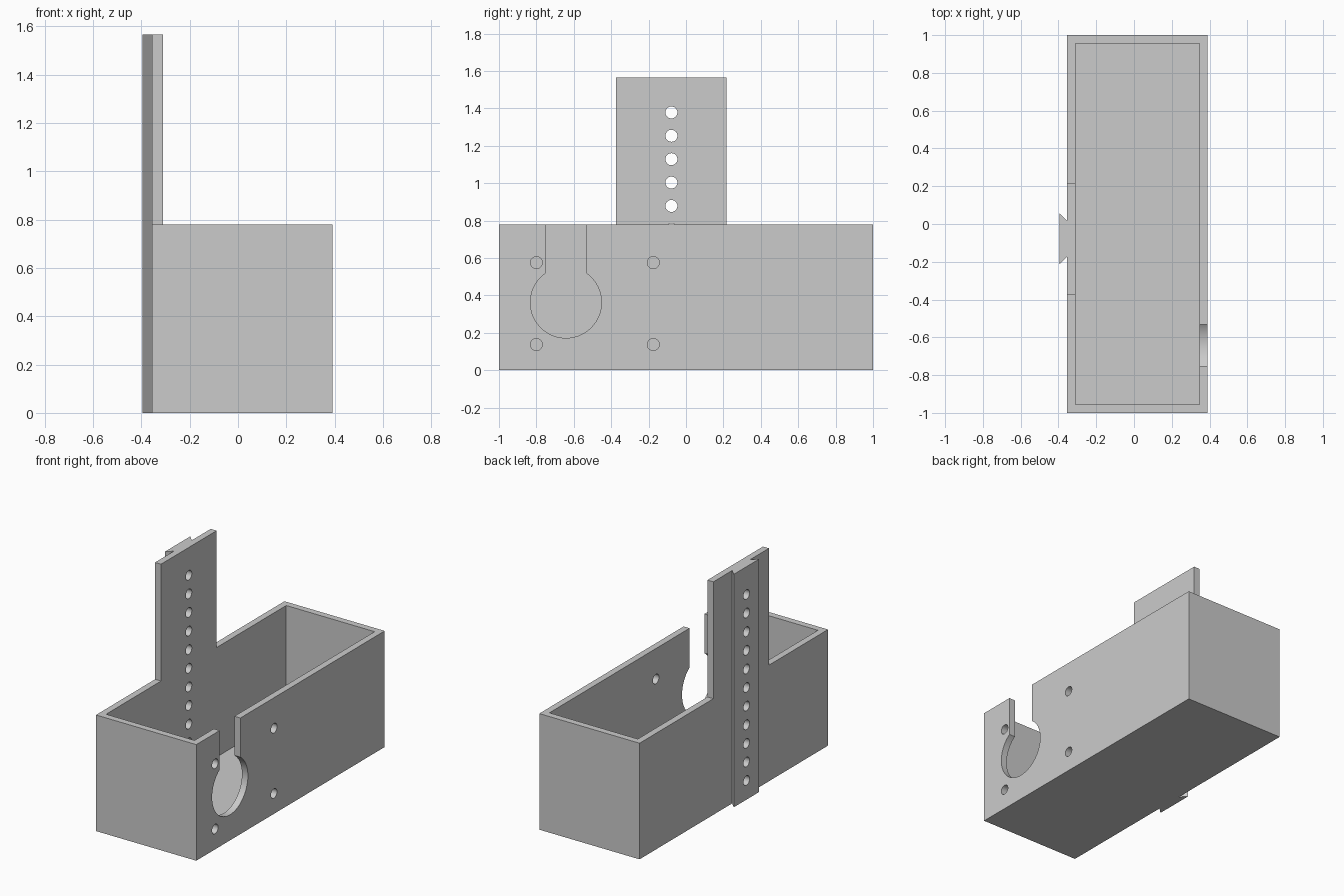
import bpy, bmesh, math

if "Cube" in bpy.data.objects:
    bpy.data.objects.remove(bpy.data.objects["Cube"])

grey = bpy.data.materials.new("light grey")
grey.diffuse_color = (0.6, 0.6, 0.6, 1)
grey.use_nodes = True
grey.node_tree.nodes["Principled BSDF"].inputs["Base Color"].default_value = grey.diffuse_color

H = 0.78                      # box height
TOP = 1.565                   # plate and rail height
LEFT, RIGHT = -0.355, 0.39    # outer faces of the box
WALL = 0.044
RAIL_Y = -0.078               # centre line of rail and its holes


def prism(name, pts, axis, a, b):
    """Extrude a profile: (y, z) points along x, or (x, y) points along z."""
    bm = bmesh.new()
    place = (lambda p, t: (t, p[0], p[1])) if axis == "x" else (lambda p, t: (p[0], p[1], t))
    lo = [bm.verts.new(place(p, a)) for p in pts]
    hi = [bm.verts.new(place(p, b)) for p in pts]
    bm.faces.new(lo)
    bm.faces.new(hi)
    for i in range(len(pts)):
        j = (i + 1) % len(pts)
        bm.faces.new((lo[i], lo[j], hi[j], hi[i]))
    bmesh.ops.recalc_face_normals(bm, faces=bm.faces[:])
    me = bpy.data.meshes.new(name)
    bm.to_mesh(me)
    bm.free()
    me.materials.append(grey)
    ob = bpy.data.objects.new(name, me)
    bpy.context.collection.objects.link(ob)
    return ob


def rect(x0, y0, x1, y1):
    return [(x0, y0), (x1, y0), (x1, y1), (x0, y1)]


def arc(cx, cy, r, a0, a1, n):
    return [(cx + r * math.cos(a0 + (a1 - a0) * i / n),
             cy + r * math.sin(a0 + (a1 - a0) * i / n)) for i in range(n + 1)]


def combine(target, tool, operation):
    mod = target.modifiers.new(operation, "BOOLEAN")
    mod.operation, mod.solver, mod.object = operation, "EXACT", tool
    bpy.context.view_layer.objects.active = target
    bpy.ops.object.modifier_apply(modifier=mod.name)
    bpy.data.objects.remove(tool, do_unlink=True)


# Open box
box = prism("mounting_box", rect(LEFT, -1, RIGHT, 1), "z", 0, H)
combine(box, prism("cavity", rect(LEFT + WALL, -1 + WALL, RIGHT - WALL, 1 - WALL),
                   "z", WALL, H + 0.2), "DIFFERENCE")

# Tall plate growing out of the left wall
combine(box, prism("tall_plate", rect(-0.373, 0.4, 0.217, TOP), "x", LEFT, LEFT + WALL), "UNION")

# Dovetail rail down the outside, sunk a little into the wall
rail = [(LEFT + 0.02, RAIL_Y - 0.095), (LEFT, RAIL_Y - 0.095), (-0.395, RAIL_Y - 0.135),
        (-0.395, RAIL_Y + 0.135), (LEFT, RAIL_Y + 0.095), (LEFT + 0.02, RAIL_Y + 0.095)]
combine(box, prism("dovetail_rail", rail, "z", 0, TOP), "UNION")

# Row of holes through plate and rail
for i in range(11):
    hole = arc(RAIL_Y, 0.128 + 0.125 * i, 0.032, 0, 2 * math.pi, 32)[:-1]
    combine(box, prism("rail_hole", hole, "x", -0.5, -0.2), "DIFFERENCE")

# Keyhole opening in the right wall
half = math.asin(0.11 / 0.19)
keyhole = arc(-0.642, 0.362, 0.19, math.pi / 2 + half, 2.5 * math.pi - half, 56)
keyhole += [(-0.532, H + 0.1), (-0.752, H + 0.1)]
combine(box, prism("keyhole", keyhole, "x", 0.25, 0.5), "DIFFERENCE")

# Four screw holes in the right wall
for y in (-0.8, -0.175):
    for z in (0.137, 0.575):
        hole = arc(y, z, 0.032, 0, 2 * math.pi, 32)[:-1]
        combine(box, prism("screw_hole", hole, "x", 0.25, 0.5), "DIFFERENCE")

# Smooth hole walls, sharp edges elsewhere
bpy.ops.object.select_all(action="DESELECT")
box.select_set(True)
bpy.context.view_layer.objects.active = box
bpy.ops.object.shade_smooth_by_angle(angle=math.radians(30))
